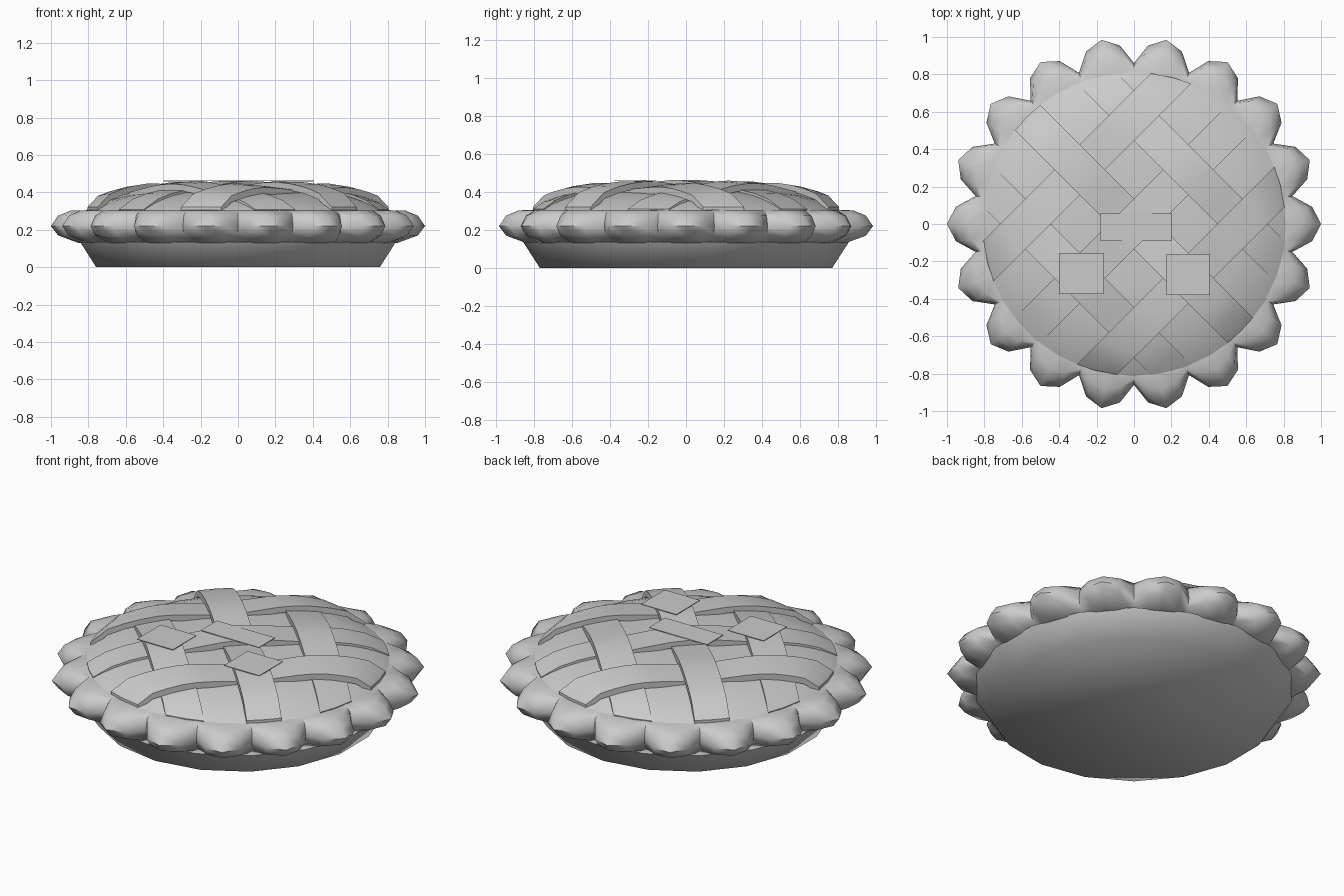
import bpy, bmesh
from math import sin, cos, pi, radians, sqrt

cube = bpy.data.objects.get("Cube")
if cube:
    bpy.data.objects.remove(cube, do_unlink=True)

grey = bpy.data.materials.new("plain_grey")
grey.use_nodes = True
grey.diffuse_color = (0.6, 0.6, 0.6, 1)
grey.node_tree.nodes["Principled BSDF"].inputs["Base Color"].default_value = grey.diffuse_color


def finish(bm, name, angle=None):
    bmesh.ops.recalc_face_normals(bm, faces=bm.faces)
    mesh = bpy.data.meshes.new(name)
    bm.to_mesh(mesh)
    bm.free()
    mesh.materials.append(grey)
    obj = bpy.data.objects.new(name, mesh)
    bpy.context.collection.objects.link(obj)
    if angle:
        bpy.ops.object.select_all(action='DESELECT')
        obj.select_set(True)
        bpy.context.view_layer.objects.active = obj
        bpy.ops.object.shade_smooth_by_angle(angle=radians(angle))
    return obj


def bridge(bm, rings, close_rings=False):
    """Quads between successive closed rings of vertices."""
    n = len(rings[0])
    for i in range(len(rings) - (0 if close_rings else 1)):
        a, b = rings[i], rings[(i + 1) % len(rings)]
        for k in range(n):
            bm.faces.new((a[k], a[(k + 1) % n], b[(k + 1) % n], b[k]))


def ring(bm, r, z, n):
    return [bm.verts.new((r * cos(pi / 2 + 2 * pi * k / n), r * sin(pi / 2 + 2 * pi * k / n), z))
            for k in range(n)]


def dome_z(r):
    return 0.30 + 0.115 * (1 - min(1, r / 0.82) ** 4)


# Dish: flared base with a flat bottom
bm = bmesh.new()
rings = [ring(bm, 0.77, 0, 18), ring(bm, 0.857, 0.135, 18)]
bridge(bm, rings)
bm.faces.new(rings[0])
bm.faces.new(rings[1])
finish(bm, "dish", 75)

# Crimped rim: puffed lobes that meet in sharp creases
LOBES, INNER = 18, 0.79
steps = [(-10, 0.86), (-5.5, 0.957), (0, 1.0), (5.5, 0.957)]
section = [(0, 0.305), (0.5, 0.303), (0.82, 0.275), (1, 0.22), (0.82, 0.17), (0.3, 0.13), (0, 0.13)]
bm = bmesh.new()
columns = []
for lobe in range(LOBES):
    for offset, reach in steps:
        a = radians(lobe * 360 / LOBES + offset)
        column = []
        for f, z in section:
            r = INNER + f * (reach - INNER)
            column.append(bm.verts.new((r * cos(a), r * sin(a), z)))
        columns.append(column)
bridge(bm, columns, close_rings=True)
finish(bm, "crimped_rim", 50)

# Filling: low dome under the lattice
bm = bmesh.new()
radii = [0.82, 0.79, 0.75, 0.69, 0.6, 0.48, 0.32, 0.16]
rings = [ring(bm, r, dome_z(r), 36) for r in radii]
bridge(bm, rings)
bm.faces.new(rings[-1])
finish(bm, "filling", 40)

# Woven lattice: three strips each way on the diagonals
SPACING, WIDTH, SEGMENTS = 0.41, 0.19, 16


def strip(name, row, along_first):
    bm = bmesh.new()
    loops = []
    side = 1 if (row % 2 == 1) == along_first else -1
    for s in range(SEGMENTS + 1):
        t = 2 * s / SEGMENTS - 1
        top, low = [], []
        for w in (-0.5, 0, 0.5):
            u = row * SPACING + w * WIDTH
            v = t * sqrt(0.81 ** 2 - u * u)
            r = sqrt(u * u + v * v)
            wave = side * cos(pi * min(abs(v), SPACING) / SPACING)
            lift = (0.03 + 0.017 * wave) * min(1, (0.83 - r) / 0.06)
            p, q = (u, v) if along_first else (v, u)
            x, y = (p - q) / sqrt(2), (p + q) / sqrt(2)
            z = dome_z(r) + lift
            top.append(bm.verts.new((x, y, z)))
            low.append(bm.verts.new((x, y, z - 0.035)))
        loops.append(top + low[::-1])
    bridge(bm, loops)
    bm.faces.new(loops[0])
    bm.faces.new(loops[-1])
    finish(bm, name, 35)


for row, place in ((-1, "front"), (0, "middle"), (1, "back")):
    strip("lattice_strip_falling_" + place, row, True)
    strip("lattice_strip_rising_" + place, row, False)


# Thin flat plates resting on the lattice
def plate(name, x, y, z, width, depth):
    bm = bmesh.new()
    bmesh.ops.create_cube(bm, size=1)
    bmesh.ops.scale(bm, vec=(width, depth, 0.004), verts=bm.verts)
    bmesh.ops.translate(bm, vec=(x, y, z), verts=bm.verts)
    finish(bm, name)


plate("right_plate", -0.28, -0.265, 0.461, 0.235, 0.22)
plate("left_plate", 0.29, -0.27, 0.461, 0.23, 0.22)
plate("centre_plate", 0.01, -0.015, 0.462, 0.38, 0.15)
